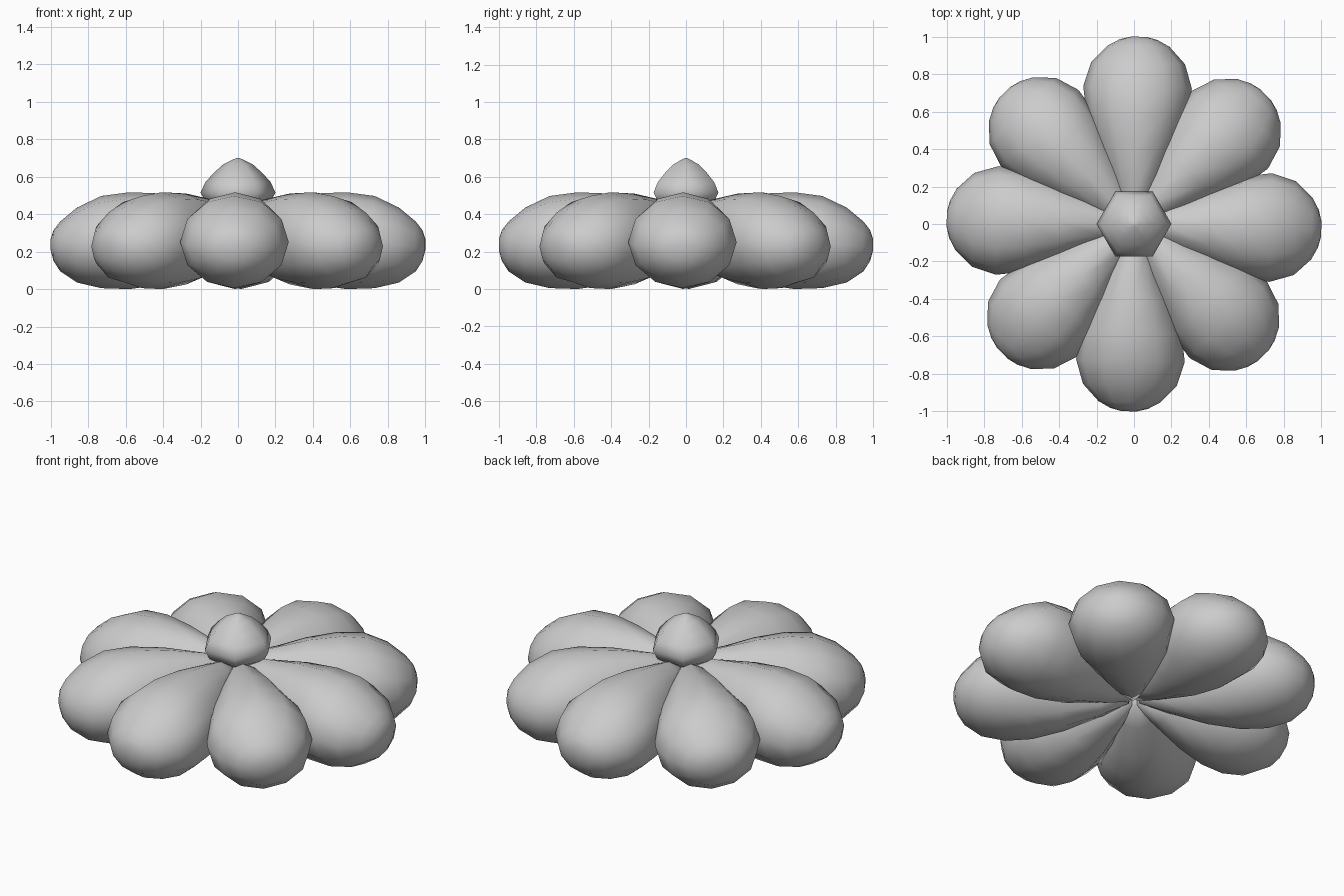
import bpy, bmesh, math

if "Cube" in bpy.data.objects:
    bpy.data.objects.remove(bpy.data.objects["Cube"])


def loft(name, rings, angle=0.0):
    """Skin a list of closed point rings, cap both ends, smooth shade."""
    bm = bmesh.new()
    loops = [[bm.verts.new(p) for p in ring] for ring in rings]
    n = len(loops[0])
    for a, b in zip(loops, loops[1:]):
        for i in range(n):
            j = (i + 1) % n
            bm.faces.new((a[i], a[j], b[j], b[i]))
    bm.faces.new(loops[0])
    bm.faces.new(loops[-1])
    bmesh.ops.recalc_face_normals(bm, faces=bm.faces)
    for f in bm.faces:
        f.smooth = True
    me = bpy.data.meshes.new(name)
    bm.to_mesh(me)
    bm.free()
    ob = bpy.data.objects.new(name, me)
    ob.rotation_euler.z = angle
    bpy.context.collection.objects.link(ob)
    return ob


# Petal sections: radius, half width, bottom z, top z
petal = [(0.03, 0.055, 0.15, 0.43), (0.18, 0.125, 0.09, 0.475),
         (0.40, 0.21, 0.025, 0.51), (0.58, 0.27, 0.0, 0.517),
         (0.73, 0.29, 0.005, 0.497), (0.86, 0.25, 0.035, 0.435),
         (0.95, 0.165, 0.095, 0.36), (0.985, 0.10, 0.15, 0.315),
         (1.00, 0.04, 0.205, 0.27)]
SIDES = 12


def petal_ring(r, w, lo, hi, reach):
    mid, h = (lo + hi) / 2, (hi - lo) / 2
    angs = [math.tau * k / SIDES + math.pi / 2 for k in range(SIDES)]
    return [(r * reach, w * math.cos(a), mid + h * math.sin(a))
            for a in angs]


# Eight petals, turned slightly clockwise; the diagonal ones a bit shorter
for k in range(8):
    reach = 0.985 if k % 2 else 1.0
    loft(f"petal_{k + 1}", [petal_ring(*s, reach) for s in petal],
         math.radians(45 * k - (0.5 if k % 2 else 1.5)))

# Six-sided centre bud: radius, z
bud = [(0.08, 0.40), (0.17, 0.46), (0.20, 0.515), (0.175, 0.57),
       (0.13, 0.62), (0.08, 0.665), (0.03, 0.69), (0.008, 0.70)]
loft("centre_bud", [[(r * math.cos(math.tau * i / 6),
                      r * math.sin(math.tau * i / 6), z) for i in range(6)]
                    for r, z in bud])
